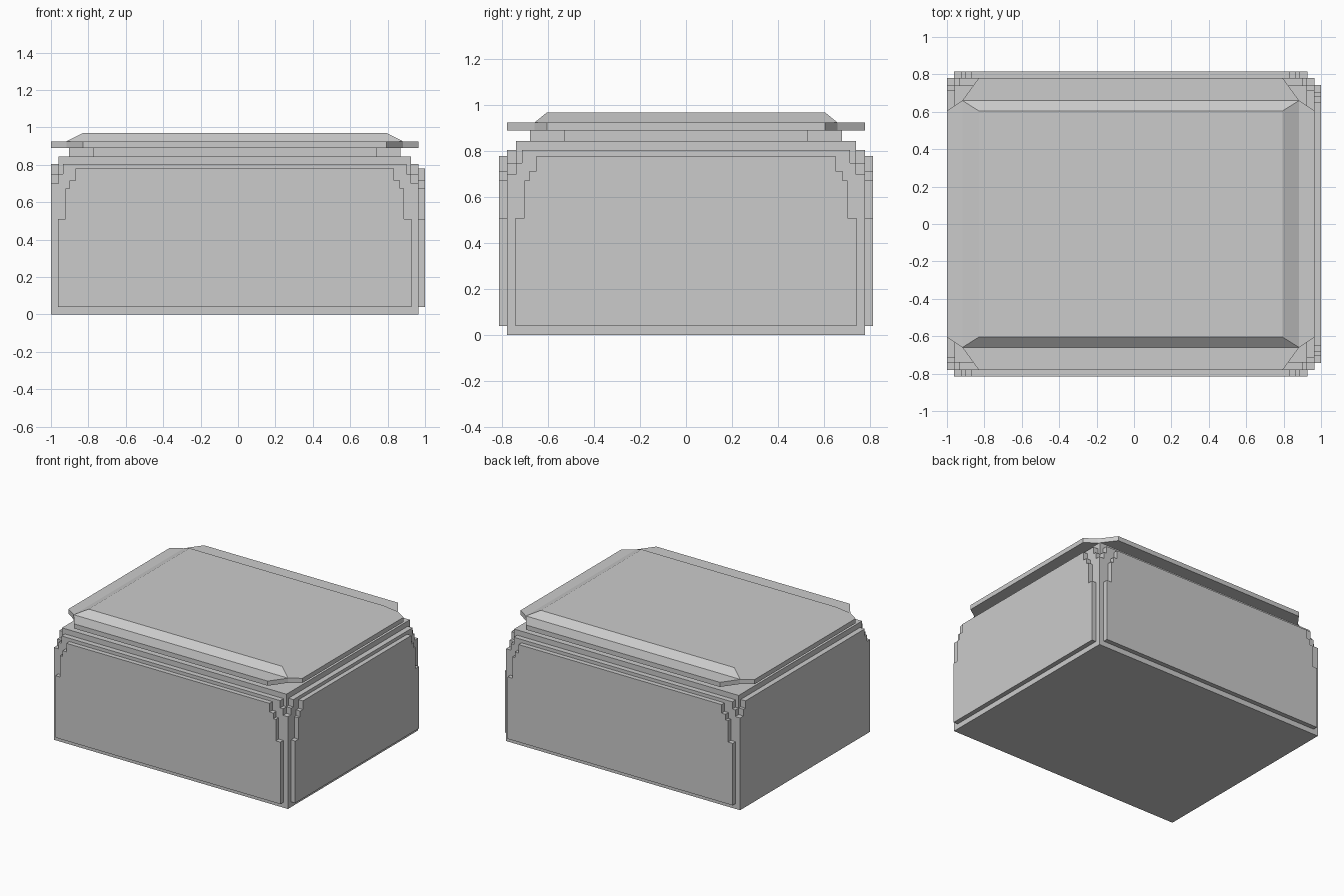
import bpy, bmesh
from mathutils import Matrix

if "Cube" in bpy.data.objects:
    bpy.data.objects.remove(bpy.data.objects["Cube"])

CX = -0.0175           # the body sits slightly left because one end has no panel
HX, HY = 0.9825, 0.78  # half sizes of the body


def loft(name, loops):
    """Closed solid through loops of equal point count."""
    bm = bmesh.new()
    rings = [[bm.verts.new(p) for p in loop] for loop in loops]
    n = len(rings[0])
    for a, b in zip(rings, rings[1:]):
        for i in range(n):
            j = (i + 1) % n
            bm.faces.new((a[i], a[j], b[j], b[i]))
    bm.faces.new(rings[0])
    bm.faces.new(rings[-1])
    bmesh.ops.recalc_face_normals(bm, faces=bm.faces)
    mesh = bpy.data.meshes.new(name)
    bm.to_mesh(mesh)
    bm.free()
    ob = bpy.data.objects.new(name, mesh)
    bpy.context.collection.objects.link(ob)
    return ob


def mirrored(corner):
    """Full outline from the points of the +x +y corner."""
    back = corner[::-1]
    return (corner + [(-x, y) for x, y in back]
            + [(-x, -y) for x, y in corner] + [(x, -y) for x, y in back])


def slab(name, corner, z0, z1):
    pts = mirrored(corner)
    return loft(name, [[(x + CX, y, z) for x, y in pts] for z in (z0, z1)])


def stepped(hx, hy, cuts):
    """Corner of a slab with a staircase notch; cuts = (x inset, y inset)."""
    pts = []
    prev = None
    for dx, dy in cuts:
        if prev is not None:
            pts.append((hx - prev, hy - dy))
        pts += [] if pts and pts[-1] == (hx - dx, hy - dy) else [(hx - dx, hy - dy)]
        prev = dx
    return pts


# Body, built as layers with stepped corner notches
slab("body_base", [(HX, HY)], 0, 0.55)
slab("body_lower_step", stepped(HX, HY, [(0, 0.04), (0.04, 0.0)]), 0.55, 0.70)
slab("body_middle_step",
     stepped(HX, HY, [(0, 0.065), (0.04, 0.04), (0.065, 0)]), 0.70, 0.75)
slab("body_upper_step",
     stepped(HX, HY, [(0, 0.10), (0.04, 0.065), (0.065, 0.04), (0.10, 0)]), 0.75, 0.805)
slab("body_shoulder", [(HX - 0.04, HY - 0.04)], 0.805, 0.845)
slab("body_neck", [(0.887, 0.53), (0.757, 0.53), (0.757, 0.68)], 0.845, 0.89)

# Lid brim with inward-pointing corners, and the bevelled lid top
slab("lid_brim", [(HX, 0.605), (0.90, 0.66), (0.8125, HY)], 0.89, 0.925)
loft("lid_top", [[(x + CX, y, z) for x, y in mirrored([(hx, hy)])]
                 for hx, hy, z in ((0.90, 0.66, 0.925), (0.8125, 0.605, 0.97))])


# Raised wall panels with stepped upper corners
def panel(name, half, place):
    insets = [(0.038, 0.04), (0.038, 0.51), (0.077, 0.51), (0.077, 0.672),
              (0.098, 0.672), (0.098, 0.715), (0.13, 0.715), (0.13, 0.78)]
    side = [(half - d, z) for d, z in insets]
    pts = side + [(-u, z) for u, z in side[::-1]]
    return loft(name, [[place(u, depth, z) for u, z in pts] for depth in (0, 0.035)])


panel("front_panel", HX, lambda u, d, z: (u + CX, -HY - d, z))
panel("back_panel", HX, lambda u, d, z: (u + CX, HY + d, z))
panel("right_panel", HY, lambda u, d, z: (HX + CX + d, u, z))
